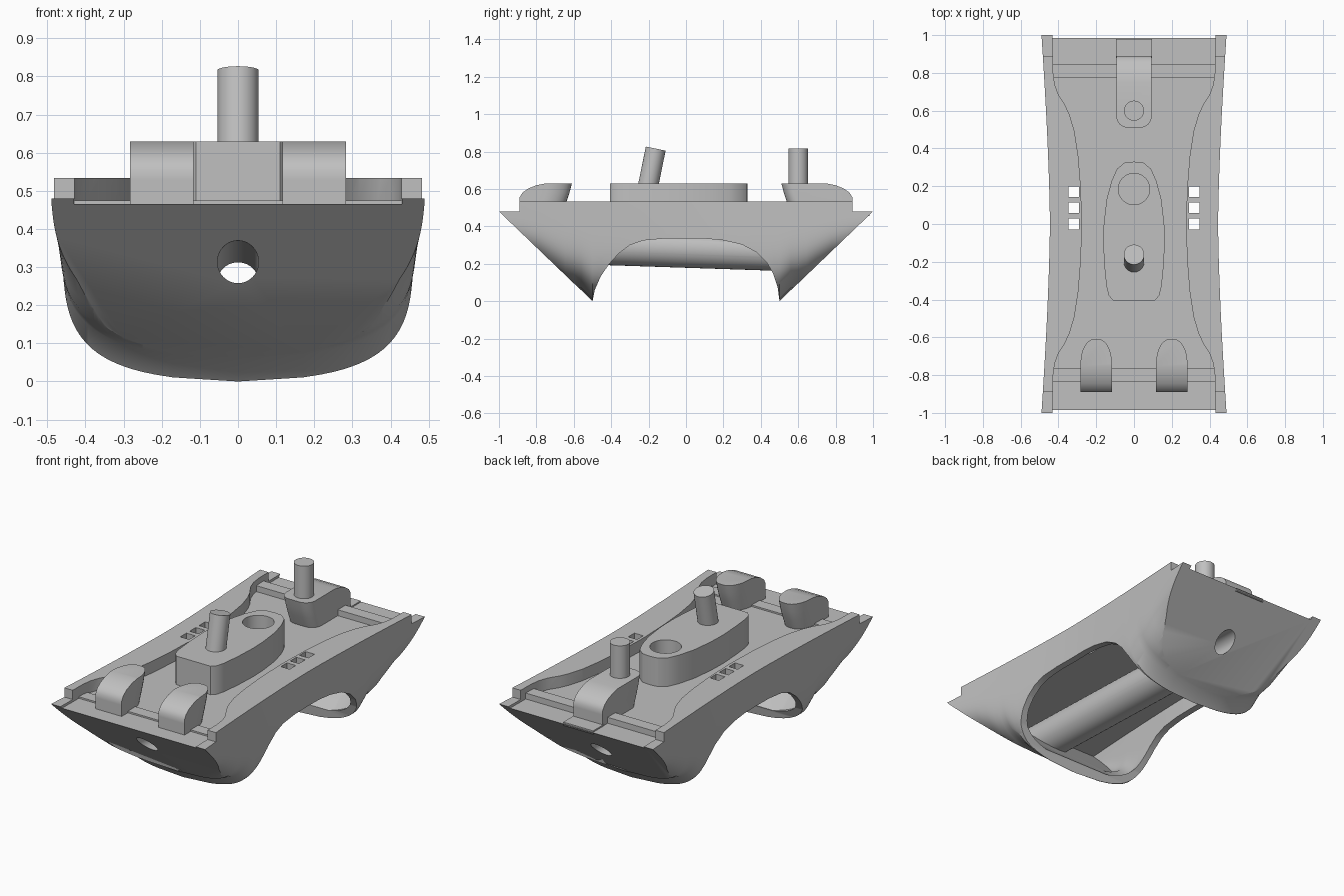
import bpy, bmesh, math
from mathutils import Vector

if "Cube" in bpy.data.objects:
    bpy.data.objects.remove(bpy.data.objects["Cube"])

grey = bpy.data.materials.new("plain_grey")
grey.use_nodes = True
grey.diffuse_color = (0.53, 0.53, 0.53, 1)
grey.node_tree.nodes["Principled BSDF"].inputs["Base Color"].default_value = (0.53, 0.53, 0.53, 1)


def make(name, rings):
    """Skin a row of equal rings and close both ends."""
    bm = bmesh.new()
    vs = [[bm.verts.new(p) for p in ring] for ring in rings]
    n = len(vs[0])
    for a, b in zip(vs, vs[1:]):
        for i in range(n):
            bm.faces.new((a[i], a[(i + 1) % n], b[(i + 1) % n], b[i]))
    bm.faces.new(vs[0])
    bm.faces.new(vs[-1])
    bmesh.ops.recalc_face_normals(bm, faces=bm.faces)
    mesh = bpy.data.meshes.new(name)
    bm.to_mesh(mesh)
    bm.free()
    mesh.materials.append(grey)
    obj = bpy.data.objects.new(name, mesh)
    bpy.context.collection.objects.link(obj)
    return obj


def prism_x(name, yz, lo, hi):
    return make(name, [[(x, y, z) for y, z in yz] for x in (lo, hi)])


def prism_z(name, xy, lo, hi):
    return make(name, [[(x, y, z) for x, y in xy] for z in (lo, hi)])


def box(name, x0, x1, y0, y1, z0, z1):
    return prism_z(name, [(x0, y0), (x1, y0), (x1, y1), (x0, y1)], z0, z1)


def rod(name, a, b, r, sides=40):
    a, b = Vector(a), Vector(b)
    turn = (b - a).to_track_quat('Z', 'Y')
    circle = [Vector((r * math.cos(t), r * math.sin(t), 0))
              for t in (2 * math.pi * i / sides for i in range(sides))]
    return make(name, [[p + turn @ c for c in circle] for p in (a, b)])


def combine(obj, other, how='DIFFERENCE', keep=False):
    """Apply a boolean and drop the helper."""
    mod = obj.modifiers.new("combine", 'BOOLEAN')
    mod.operation, mod.object, mod.solver = how, other, 'EXACT'
    bpy.context.view_layer.update()
    dg = bpy.context.evaluated_depsgraph_get()
    mesh = bpy.data.meshes.new_from_object(obj.evaluated_get(dg))
    obj.modifiers.clear()
    obj.data = mesh
    if not keep:
        bpy.data.objects.remove(other)


def interp(table, v):
    for (a, p), (b, q) in zip(table, table[1:]):
        if v <= b:
            return p + (q - p) * (v - a) / (b - a)
    return table[-1][1]


def hull(name, end, top, inset, lift):
    """Rounded U sections with a shallow keel, waisted in the middle."""
    keel = [(0, 0), (0.5, 0), (0.56, 0.06), (0.645, 0.085), (0.78, 0.17), (1, 0.26)]
    half = [0, 0.12, 0.24, 0.36, 0.45, 0.5, 0.56, 0.6, 0.645, 0.7, 0.78, 0.86, end]
    rings = []
    for y in [-v for v in half[:0:-1]] + half:
        w = 0.445 + 0.045 * abs(y) ** 1.5 - inset
        depth = top - interp(keel, abs(y)) - lift
        ring = []
        for i in range(57):
            c, s = math.cos(math.pi * i / 56), math.sin(math.pi * i / 56)
            x, drop = w * abs(c) ** 0.345, abs(s) ** 0.345
            ring.append((math.copysign(x, c), y, top - drop * (depth - 0.36 * x * x)))
        rings.append(ring)
    return make(name, rings)


def cut_ends(obj, lift):
    for s in (-1, 1):
        wedge = [(s * 0.45, lift - 0.048), (s * 1.1, lift + 0.576), (s * 1.1, lift - 0.2),
                 (s * 0.45, lift - 0.2)]
        combine(obj, prism_x("wedge", wedge, -1, 1))


# Hollow hull with an arched opening underneath
body = hull("body", 1.0, 0.533, 0, 0)
cavity = hull("cavity", 0.95, 0.43, 0.04, 0.045)
cut_ends(cavity, 0.075)
combine(body, cavity)
arch = [(-0.5, -0.1), (-0.5, 0), (-0.488, 0.06), (-0.455, 0.135), (-0.41, 0.2), (-0.36, 0.255),
        (-0.3, 0.3), (-0.23, 0.325), (-0.12, 0.335), (0.1, 0.335), (0.2, 0.326), (0.3, 0.303),
        (0.38, 0.26), (0.43, 0.21), (0.465, 0.15), (0.49, 0.075), (0.5, 0), (0.5, -0.1)]
combine(body, prism_x("arch", arch, -1, 1))

# Inner tube and socket boss
combine(body, rod("tube", (0, -0.9, 0.316), (0, 0.9, 0.256), 0.107), 'UNION')
combine(body, rod("boss", (0, 0.185, 0.32), (0, 0.185, 0.45), 0.1), 'UNION')
cut_ends(body, 0)
combine(body, rod("bore", (0, -1.2, 0.326), (0, 1.2, 0.246), 0.054))

# Sunken deck, end notches and small square openings
edge = [(0.432, 1.1), (0.428, 0.8), (0.42, 0.74), (0.4, 0.685), (0.365, 0.63), (0.34, 0.575),
        (0.315, 0.49), (0.295, 0.36), (0.282, 0.2), (0.275, 0)]
right = edge + [(x, -y) for x, y in edge[-2::-1]]
combine(body, prism_z("recess", right + [(-x, y) for x, y in right[::-1]], 0.466, 0.7))
for s in (-1, 1):
    ys = sorted((s * 0.89, s * 1.1))
    combine(body, box("notch", -1, 1, *ys, 0.48, 0.7))
    for k in range(3):
        y = 0.085 * k
        combine(body, box("window", s * 0.32 - 0.028, s * 0.32 + 0.028,
                          y - 0.028, y + 0.028, 0.36, 0.7))

# Raised island with a socket
side = [(0, 0.33), (0.05, 0.325), (0.09, 0.292), (0.118, 0.23), (0.145, 0.13), (0.16, 0),
        (0.163, -0.1), (0.157, -0.22), (0.146, -0.33), (0.133, -0.38), (0.11, -0.405)]
island = prism_z("island", side + [(-x, y) for x, y in side[:0:-1]], 0.455, 0.63)
socket = rod("socket", (0, 0.185, 0.4), (0, 0.185, 0.8), 0.083)
combine(island, socket, keep=True)
combine(body, socket)

# Low front bar, taller back bar and the strip behind the back lug
bars = [box("front_bar", -0.432, 0.432, -0.835, -0.765, 0.455, 0.475),
        box("back_bar", -0.432, 0.432, 0.775, 0.845, 0.455, 0.5),
        box("back_strip", -0.095, 0.095, 0.88, 0.98, 0.455, 0.474)]


def lug(name, x, w, s, tip, corner):
    """Block with a rounded, undercut inner end and a curved outer end."""
    arc = [math.pi / 2 * i / 8 for i in range(9)]
    rings = []
    for z, back in ((0.455, 0.06), (0.53, 0.03), (0.58, 0.013), (0.63, 0)):
        plan = [(w - corner[0] * (1 - math.cos(t)),
                 tip + back + corner[1] * (1 - math.sin(t))) for t in arc]
        outline = [(w, 0.95)] + plan + [(-a, b) for a, b in plan[::-1]] + [(-w, 0.95)]
        rings.append([(x + a, s * b, z) for a, b in outline])
    obj = make(name, rings)
    curve = [(0.89, 0.4), (0.89, 0.555), (0.875, 0.58), (0.845, 0.602), (0.8, 0.62),
             (0.74, 0.632), (0.74, 0.7), (1.1, 0.7), (1.1, 0.4)]
    combine(obj, prism_x("trim", [(s * y, z) for y, z in curve], x - 0.3, x + 0.3))
    return obj


lugs = [lug("front_lug_left", 0.2, 0.083, -1, 0.61, (0.07, 0.13)),
        lug("front_lug_right", -0.2, 0.083, -1, 0.61, (0.07, 0.13)),
        lug("back_lug", 0, 0.093, 1, 0.51, (0.06, 0.06))]

# Pegs, the front one leaning back
pegs = [rod("middle_peg", (0, -0.206, 0.6), (0, -0.162, 0.816), 0.054),
        rod("back_peg", (0, 0.6, 0.6), (0, 0.6, 0.817), 0.053)]

for obj in [body, island] + bars + lugs + pegs:
    bpy.ops.object.select_all(action='DESELECT')
    obj.select_set(True)
    bpy.context.view_layer.objects.active = obj
    bpy.ops.object.shade_smooth_by_angle(angle=math.radians(32))
